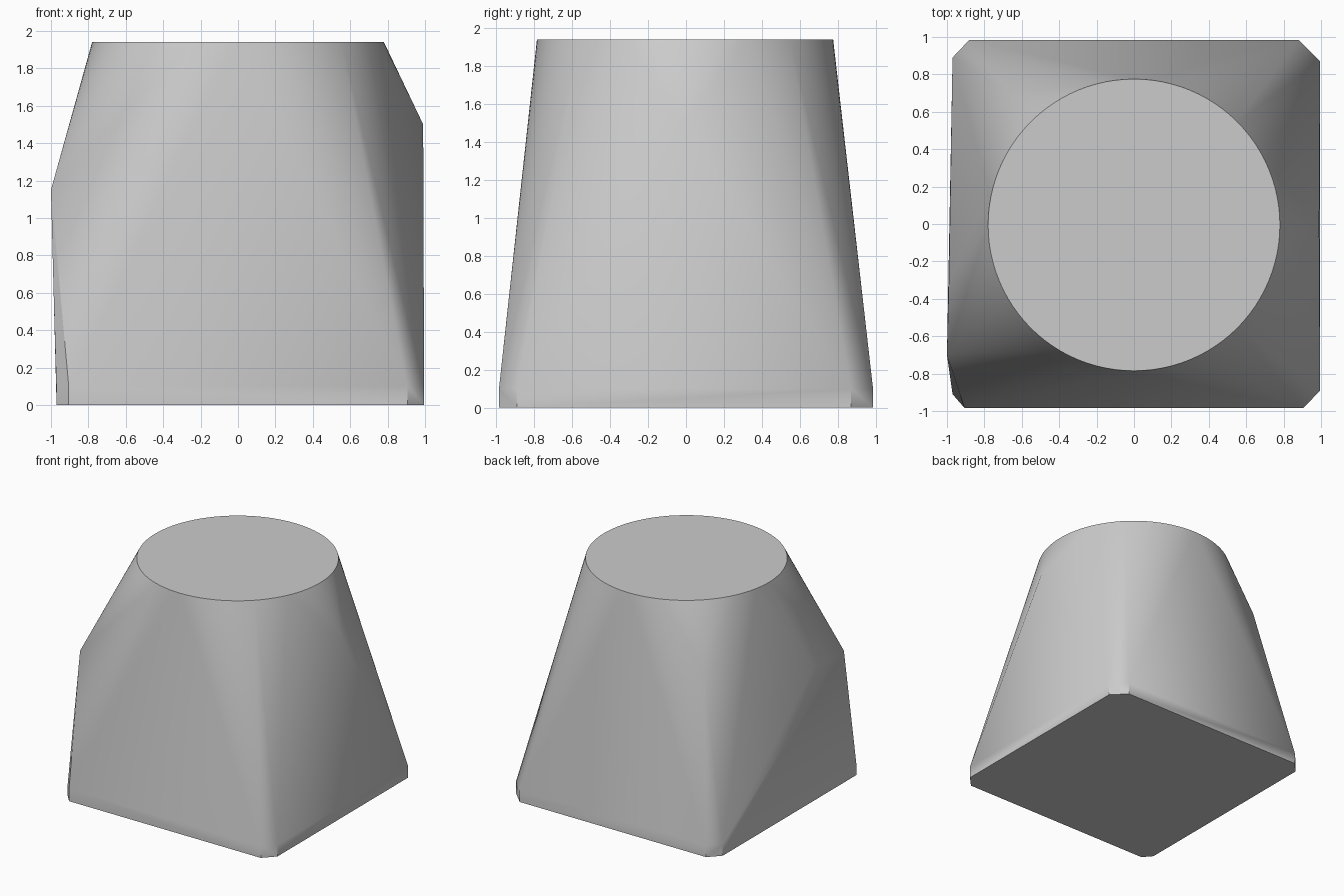
import bpy
import bmesh
import math

cube = bpy.data.objects.get("Cube")
if cube:
    bpy.data.objects.remove(cube, do_unlink=True)

# Single plain grey
grey = bpy.data.materials.new("plain_grey")
grey.use_nodes = True
colour = (0.6, 0.6, 0.6, 1)
grey.diffuse_color = colour
grey.node_tree.nodes["Principled BSDF"].inputs["Base Color"].default_value = colour

TOP_Z, TOP_RADIUS, RIM_Z = 1.94, 0.78, 0.1
SEGMENTS = 96

# Chamfered square foot
foot = [(-0.97, 0.89), (-0.88, 0.985), (0.88, 0.985), (0.995, 0.87),
        (0.995, -0.89), (0.905, -0.985), (-0.905, -0.985), (-0.97, -0.91)]
points = [(x, y, z) for x, y in foot for z in (0, RIM_Z)]

# Round flat top
for i in range(SEGMENTS):
    a = math.tau * i / SEGMENTS
    points.append((TOP_RADIUS * math.cos(a), TOP_RADIUS * math.sin(a) - 0.005, TOP_Z))

# Bulges on the sides: left peak, right shoulder, back right ridge
points += [(0.99, 0, 1.5), (-1, -0.7, 1.15), (-0.99, -0.31, 1.15), (-0.67, 0.71, 1.45)]

# Wrap everything in one tight skin
bm = bmesh.new()
for p in points:
    bm.verts.new(p)
hull = bmesh.ops.convex_hull(bm, input=bm.verts)
loose = [v for v in bm.verts if not v.link_faces]
bmesh.ops.delete(bm, geom=loose, context="VERTS")
bmesh.ops.dissolve_limit(bm, angle_limit=math.radians(0.5), verts=bm.verts, edges=bm.edges)
bmesh.ops.recalc_face_normals(bm, faces=bm.faces)

mesh = bpy.data.meshes.new("tapered_block")
bm.to_mesh(mesh)
bm.free()
mesh.materials.append(grey)
block = bpy.data.objects.new("tapered_block", mesh)
bpy.context.collection.objects.link(block)

# Smooth sides with crisp rims
bpy.ops.object.select_all(action="DESELECT")
block.select_set(True)
bpy.context.view_layer.objects.active = block
bpy.ops.object.shade_smooth_by_angle(angle=math.radians(30))
